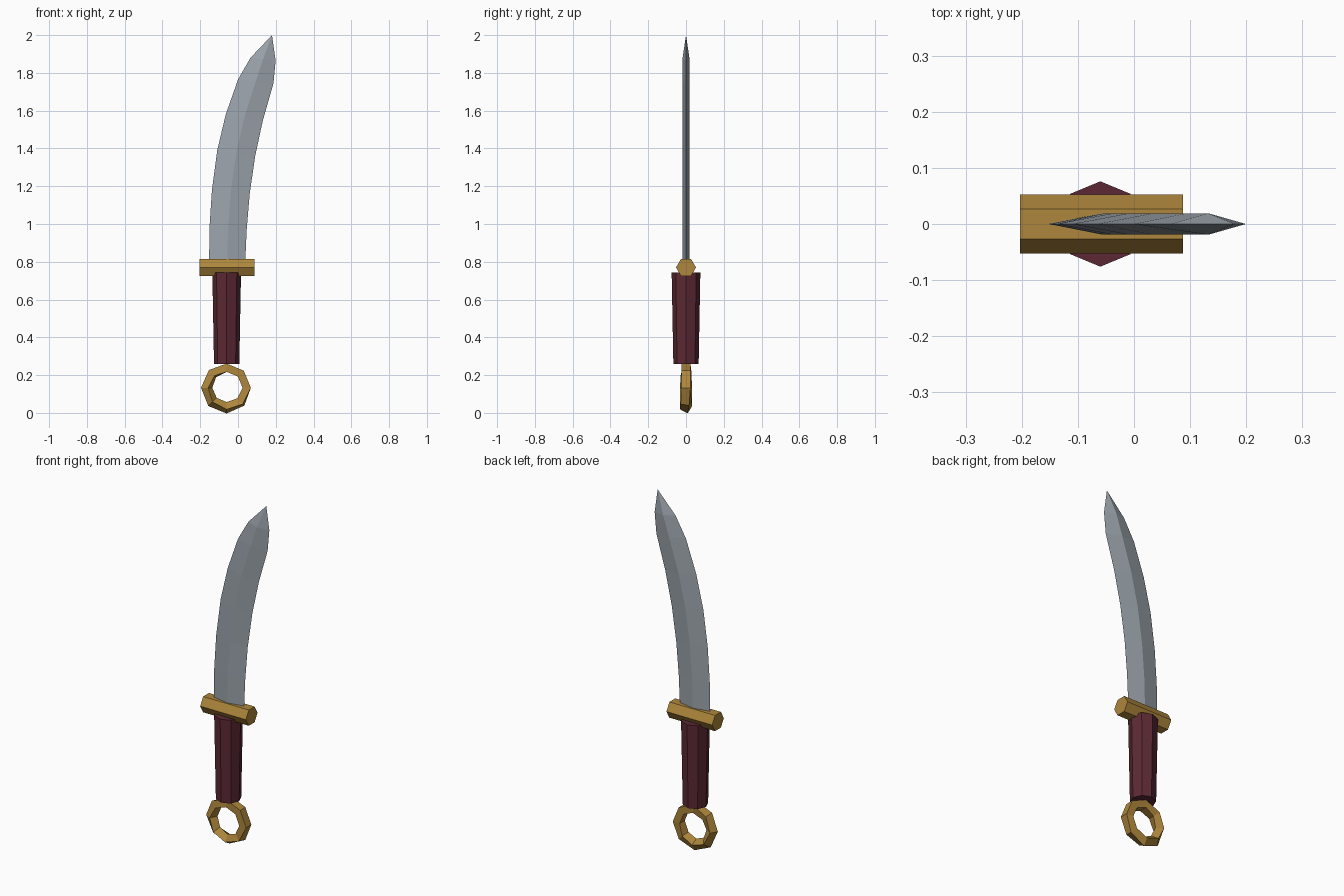
import bpy
import bmesh
from math import cos, sin, pi, radians

cube = bpy.data.objects.get("Cube")
if cube:
    bpy.data.objects.remove(cube, do_unlink=True)


def material(name, color):
    m = bpy.data.materials.new(name)
    m.use_nodes = True
    m.diffuse_color = (*color, 1)
    m.node_tree.nodes["Principled BSDF"].inputs["Base Color"].default_value = (*color, 1)
    return m


steel = material("steel", (0.33, 0.37, 0.41))
brass = material("brass", (0.42, 0.24, 0.045))
leather = material("dark red leather", (0.105, 0.022, 0.033))


def loft(name, rings, mat, tip=None, closed=False):
    """Bridge rings of points, with caps, a pointed tip or a closed loop."""
    bm = bmesh.new()
    loops = [[bm.verts.new(p) for p in ring] for ring in rings]
    n = len(loops[0])
    pairs = list(zip(loops, loops[1:]))
    if closed:
        pairs.append((loops[-1], loops[0]))
    for a, b in pairs:
        for i in range(n):
            j = (i + 1) % n
            bm.faces.new((a[i], a[j], b[j], b[i]))
    if not closed:
        bm.faces.new(loops[0])
        if tip:
            point = bm.verts.new(tip)
            for i in range(n):
                bm.faces.new((loops[-1][i], loops[-1][(i + 1) % n], point))
        else:
            bm.faces.new(loops[-1])
    bmesh.ops.recalc_face_normals(bm, faces=bm.faces)
    mesh = bpy.data.meshes.new(name)
    bm.to_mesh(mesh)
    bm.free()
    mesh.materials.append(mat)
    obj = bpy.data.objects.new(name, mesh)
    bpy.context.collection.objects.link(obj)
    return obj


AXIS = -0.06

# Blade: diamond sections (back x, back z, edge x, edge z) along a curve
stations = [
    (-0.153, 0.79, 0.038, 0.79),
    (-0.151, 0.98, 0.046, 0.97),
    (-0.138, 1.18, 0.062, 1.16),
    (-0.110, 1.39, 0.091, 1.36),
    (-0.065, 1.58, 0.132, 1.55),
    (0.0, 1.765, 0.188, 1.745),
    (0.066, 1.88, 0.199, 1.865),
]
sections = []
for bx, bz, ex, ez in stations:
    mx, mz = (bx + ex) / 2, (bz + ez) / 2
    sections.append([(bx, 0, bz), (mx, -0.019, mz), (ex, 0, ez), (mx, 0.019, mz)])
loft("blade", sections, steel, tip=(0.18, 0, 2.0))

# Guard: hexagonal bar running across
loft("guard", [[(x, 0.053 * cos(k * pi / 3), 0.77 + 0.052 * sin(k * pi / 3))
                for k in range(6)] for x in (-0.203, 0.087)], brass)

# Grip: octagonal handle, slightly tapered
loft("grip", [[(AXIS + r * cos(k * pi / 4), r * sin(k * pi / 4), z)
               for k in range(8)] for r, z in ((0.067, 0.26), (0.076, 0.742))], leather)

# Pommel ring: eight segments of square bar, twisted a quarter turn around the loop
ring = []
for k in range(8):
    a = k * pi / 4
    section = []
    for c in range(4):
        t = radians(45 + 90 * c + 90 * max(0, k - 2) / 6)
        r = 0.106 + 0.031 * cos(t)
        section.append((AXIS + r * cos(a), 0.033 * sin(t), 0.133 + r * sin(a)))
    ring.append(section)
# the last section lines up with the first one after a quarter turn
ring.append([(x, y, z) for x, y, z in ring[0][1:] + ring[0][:1]])
pommel = loft("pommel_ring", ring, brass)
bm = bmesh.new()
bm.from_mesh(pommel.data)
# remove the end caps and weld the seam
caps = [f for f in bm.faces if all(abs(v.co.z - 0.133) < 1e-4 and v.co.x > 0 for v in f.verts)]
bmesh.ops.delete(bm, geom=caps, context='FACES_ONLY')
bmesh.ops.remove_doubles(bm, verts=bm.verts, dist=1e-4)
bmesh.ops.recalc_face_normals(bm, faces=bm.faces)
bm.to_mesh(pommel.data)
bm.free()
